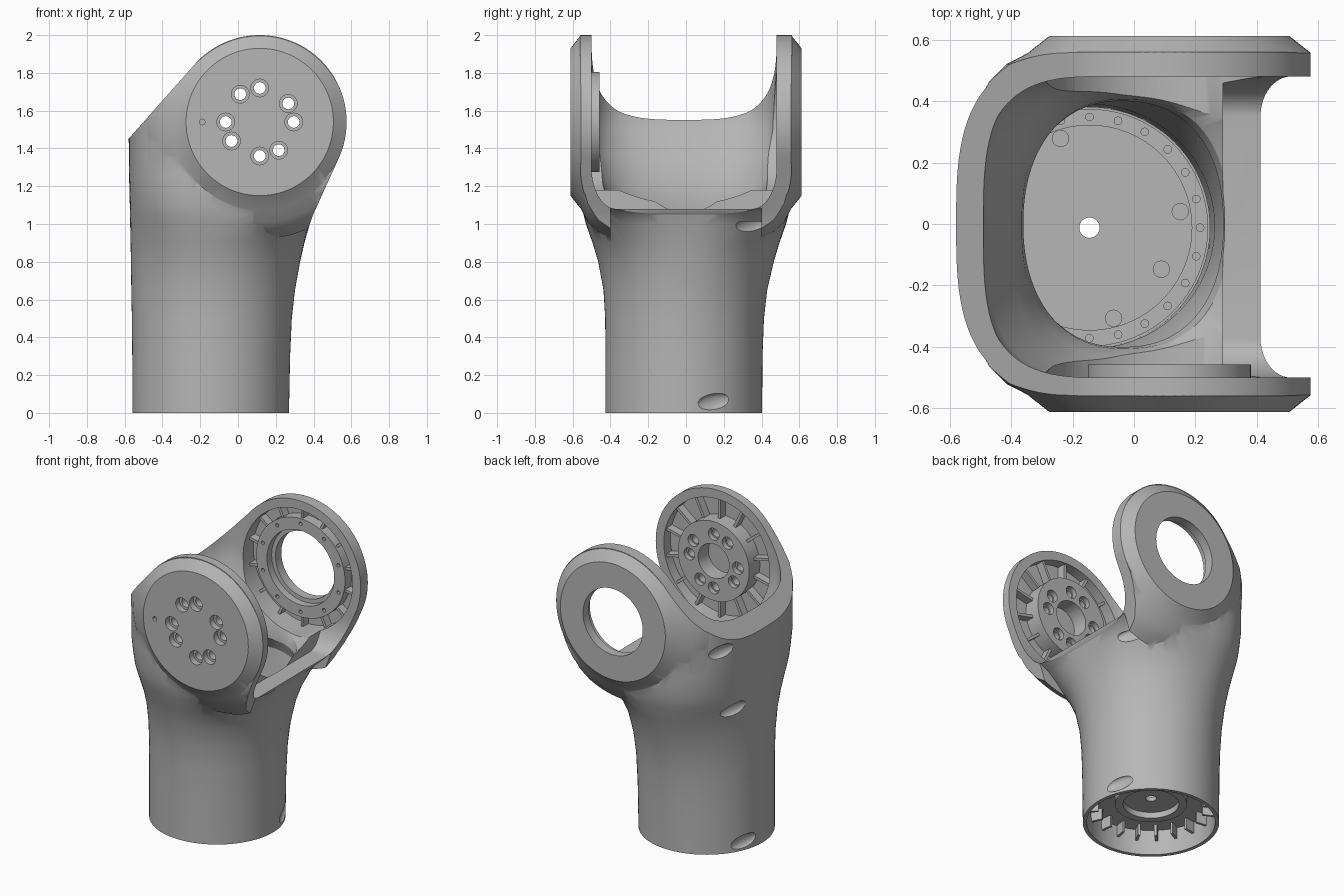
import bpy, bmesh
from math import sin, cos, pi, radians
from mathutils import Matrix

cube = bpy.data.objects.get("Cube")
if cube:
    bpy.data.objects.remove(cube)

metal = bpy.data.materials.new("satin grey")
metal.use_nodes = True
GREY = (0.47, 0.47, 0.47, 1)
metal.diffuse_color = GREY
metal.node_tree.nodes["Principled BSDF"].inputs["Base Color"].default_value = GREY

AX, AY = -0.145, -0.012      # tube axis
PX, PZ = 0.115, 1.54         # pivot axis
ALONG_Y = Matrix.Rotation(pi / 2, 4, 'X')


def finish(name, bm):
    bmesh.ops.recalc_face_normals(bm, faces=bm.faces)
    mesh = bpy.data.meshes.new(name)
    bm.to_mesh(mesh)
    bm.free()
    mesh.materials.append(metal)
    ob = bpy.data.objects.new(name, mesh)
    bpy.context.collection.objects.link(ob)
    return ob


def loft(name, rings):
    """Skin a list of equal-length closed rings and cap both ends."""
    bm = bmesh.new()
    loops = [[bm.verts.new(p) for p in ring] for ring in rings]
    n = len(loops[0])
    for a, b in zip(loops, loops[1:]):
        for i in range(n):
            j = (i + 1) % n
            bm.faces.new((a[i], a[j], b[j], b[i]))
    bm.faces.new(loops[0])
    bm.faces.new(loops[-1])
    return finish(name, bm)


def section(z, xl, xr, y0, y1, xc, nl, nr, count=96):
    """Rounded section with its own roundness on the left and right halves."""
    ring = []
    for i in range(count):
        t = 2 * pi * (i + 0.5) / count
        c, s = cos(t), sin(t)
        n, a = (nr, xr - xc) if c > 0 else (nl, xc - xl)
        x = xc + a * (1 if c > 0 else -1) * abs(c) ** (2 / n)
        y = (y0 + y1) / 2 + (y1 - y0) / 2 * (1 if s > 0 else -1) * abs(s) ** (2 / n)
        ring.append((x, y, z))
    return ring


def add_cyl(bm, r, depth, matrix, seg=48):
    bmesh.ops.create_cone(bm, cap_ends=True, segments=seg, radius1=r, radius2=r,
                          depth=depth, matrix=matrix)


def cyl_y(name, x, z, r, ya, yb, seg=64):
    bm = bmesh.new()
    add_cyl(bm, r, yb - ya, Matrix.Translation((x, (ya + yb) / 2, z)) @ ALONG_Y, seg)
    return finish(name, bm)


def cyl_z(name, x, y, r, za, zb, seg=64):
    bm = bmesh.new()
    add_cyl(bm, r, zb - za, Matrix.Translation((x, y, (za + zb) / 2)), seg)
    return finish(name, bm)


def combine(target, tool, operation='DIFFERENCE'):
    mod = target.modifiers.new("cut", 'BOOLEAN')
    mod.operation, mod.solver, mod.object = operation, 'EXACT', tool
    bpy.context.view_layer.objects.active = target
    bpy.ops.object.modifier_apply(modifier=mod.name)
    bpy.data.objects.remove(tool)


def radial_ribs(name, frame, count, r0, r1, width, height):
    """Boxes arranged radially around the z axis of a frame."""
    bm = bmesh.new()
    for i in range(count):
        m = (frame @ Matrix.Rotation(2 * pi * (i + 0.5) / count, 4, 'Z')
             @ Matrix.Translation(((r0 + r1) / 2, 0, 0))
             @ Matrix.Diagonal((r1 - r0, width, height, 1)))
        bmesh.ops.create_cube(bm, size=1, matrix=m)
    return finish(name, bm)


# Outer shell: round tube flaring into a wide fork
shell = loft("arm_shell", [section(*s) for s in (
    (0, -.56, .27, -.427, .403, AX, 2, 2),
    (.3, -.56, .276, -.427, .405, AX, 2, 2),
    (.5, -.562, .285, -.428, .413, AX, 2, 2),
    (.65, -.565, .302, -.437, .43, AX, 2, 2),
    (.8, -.567, .329, -.465, .465, AX, 2.05, 2.05),
    (.9, -.569, .352, -.495, .495, AX, 2.15, 2.25),
    (1, -.571, .38, -.53, .53, -.13, 2.35, 2.8),
    (1.05, -.572, .397, -.543, .543, -.125, 2.5, 3.6),
    (1.1, -.573, .46, -.552, .552, -.12, 2.65, 5.5),
    (1.17, -.575, .55, -.557, .557, -.11, 2.8, 9),
    (1.27, -.577, .65, -.56, .56, -.1, 3, 14),
    (2.1, -.585, .65, -.56, .56, -.1, 3, 16))])

# Chamfered round cheek faces, blended into the neck
for side in (-1, 1):
    cheek = [[(PX + r * cos(2 * pi * i / 96), side * y, PZ + r * sin(2 * pi * i / 96))
              for i in range(96)]
             for y, r in ((.4, .62), (.465, .585), (.52, .53), (.555, .462), (.612, .39))]
    combine(shell, loft("cheek", cheek), 'UNION')

# Side outline: sloped left shoulder and round cheek
side_shape = [(-.75, -.1), (.7, -.1), (.7, .7), (.31, .7), (.353, .9), (.38, 1), (.398, 1.05)]
side_shape += [(PX + .46 * cos(radians(a)), PZ + .46 * sin(radians(a)))
               for a in range(-24, 139, 3)]
side_shape += [(-.58, 1.45), (-.75, 1.26)]
combine(shell, loft("outline", [[(x, y, z) for x, z in side_shape]
                                for y in (-.7, .7)]), 'INTERSECT')

# Hollow inside: bore, narrow throat, wide upper bay
combine(shell, loft("bay", [section(*s) for s in (
    (-.1, -.535, .245, -.402, .378, AX, 2, 2),
    (.6, -.535, .262, -.405, .39, AX, 2, 2),
    (.85, -.535, .3, -.44, .435, AX, 2.05, 2.05),
    (.98, -.52, .325, -.45, .45, AX, 2.2, 2.3),
    (1.06, -.365, .29, -.4, .4, -.04, 2.2, 2.3),
    (1.12, -.36, .305, -.405, .405, -.04, 2.2, 2.5),
    (1.2, -.365, .38, -.44, .43, -.05, 2.3, 4),
    (1.36, -.40, .7, -.5, .48, -.06, 2.5, 14),
    (1.5, -.48, .7, -.5, .48, -.08, 3.1, 16),
    (1.6, -.5, .7, -.5, .48, -.08, 3.2, 16),
    (2.2, -.5, .7, -.5, .48, -.08, 3.2, 16))]))

# U-shaped opening between the cheeks
u_shape = [(-.5, 2.2), (-.5, 1.32)]
for cy, start in ((-.37, pi), (.35, 1.5 * pi)):
    u_shape += [(cy + .13 * cos(start + i * pi / 24), 1.3 + .22 * sin(start + i * pi / 24))
                for i in range(13)]
u_shape += [(.48, 2.2)]
combine(shell, loft("u_opening", [[(x, y, z) for y, z in u_shape] for x in (.29, 1)]))

# Front cheek: recess, bolted boss, centre pit
combine(shell, cyl_y("front_recess", PX, PZ, .4, -.57, -.3))
combine(shell, cyl_y("front_boss", PX, PZ, .265, -.59, -.457), 'UNION')
combine(shell, cyl_y("front_pit", PX, PZ, .115, -.565, -.4))
for angle in (0, 33, 90, 125, 180, 214, 270, 304):
    hx, hz = PX + .18 * cos(radians(angle)), PZ + .18 * sin(radians(angle))
    combine(shell, cyl_y("bolt_hole", hx, hz, .031, -.7, -.4, 24))
    combine(shell, cyl_y("bolt_head_seat", hx, hz, .047, -.7, -.57, 24))
    combine(shell, cyl_y("inner_seat", hx, hz, .04, -.49, -.4, 24))
combine(shell, cyl_y("pin_hole", -.19, PZ, .015, -.7, -.59, 16))

# Back cheek: recess, flange, stepped round window
combine(shell, cyl_y("back_recess", PX, PZ, .4, .3, .57))
combine(shell, cyl_y("back_flange", PX, PZ, .33, .5, .59), 'UNION')
combine(shell, cyl_y("window", PX, PZ, .222, .3, .8))
combine(shell, cyl_y("window_step", PX, PZ, .25, .3, .55))
bm = bmesh.new()
for i in range(10):
    t = 2 * pi * (i + .5) / 10
    add_cyl(bm, .012, .1, Matrix.Translation(
        (PX + .295 * cos(t), .49, PZ + .295 * sin(t))) @ ALONG_Y, 12)
combine(shell, finish("flange_holes", bm))

# Lens-shaped screw pockets around the tube
bm = bmesh.new()
for x, y, z, angle in ((.24, .15, .06, 22), (.313, .34, .99, 32), (-.531, .14, .06, 158),
                       (-.534, .25, .99, 154), (-.527, .375, 1.42, 154)):
    m = (Matrix.Translation((x, y, z)) @ Matrix.Rotation(radians(angle), 4, 'Z')
         @ Matrix.Rotation(.15, 4, 'X') @ Matrix.Diagonal((.024, .1, .042, 1)))
    bmesh.ops.create_uvsphere(bm, u_segments=32, v_segments=16, radius=1, matrix=m)
combine(shell, finish("screw_pockets", bm))

# Stiffening ribs inside both cheeks
for name, y, r0 in (("front_cheek_ribs", -.545, .255), ("back_cheek_ribs", .545, .32)):
    radial_ribs(name, Matrix.Translation((PX, y, PZ)) @ ALONG_Y, 14, r0, .41, .018, .06)

# Mounting plate across the tube, with bolted ring
plate = cyl_z("mounting_plate", AX, AY, .393, .17, .2, 96)
ring = cyl_z("mounting_ring", AX, AY, .386, .195, .225, 96)
combine(ring, cyl_z("ring_bore", AX, AY, .333, .1, .3, 96))
combine(plate, cyl_z("cable_hole", AX, AY, .033, .1, .3, 32))
bm = bmesh.new()
for i in range(24):
    t = 2 * pi * i / 24
    add_cyl(bm, .014, .012, Matrix.Translation(
        (AX + .36 * cos(t), AY + .36 * sin(t), .228)), 12)
finish("ring_screws", bm)
bm = bmesh.new()
for r, angle in ((.3, 10), (.305, 108), (.305, 285), (.27, 330)):
    t = radians(angle)
    add_cyl(bm, .028, .02, Matrix.Translation(
        (AX + r * cos(t), AY + r * sin(t), .205)), 20)
finish("plate_lugs", bm)
radial_ribs("plate_ribs", Matrix.Translation((AX, AY, .135)), 20, .32, .395, .016, .08)
hub = cyl_z("plate_hub", AX, AY, .22, .13, .175)
combine(hub, cyl_z("hub_bore", AX, AY, .17, .1, .3))

# Smooth shading with crisp edges
for ob in bpy.context.scene.objects:
    ob.select_set(ob.type == 'MESH')
bpy.context.view_layer.objects.active = shell
bpy.ops.object.shade_smooth_by_angle(angle=radians(30))
